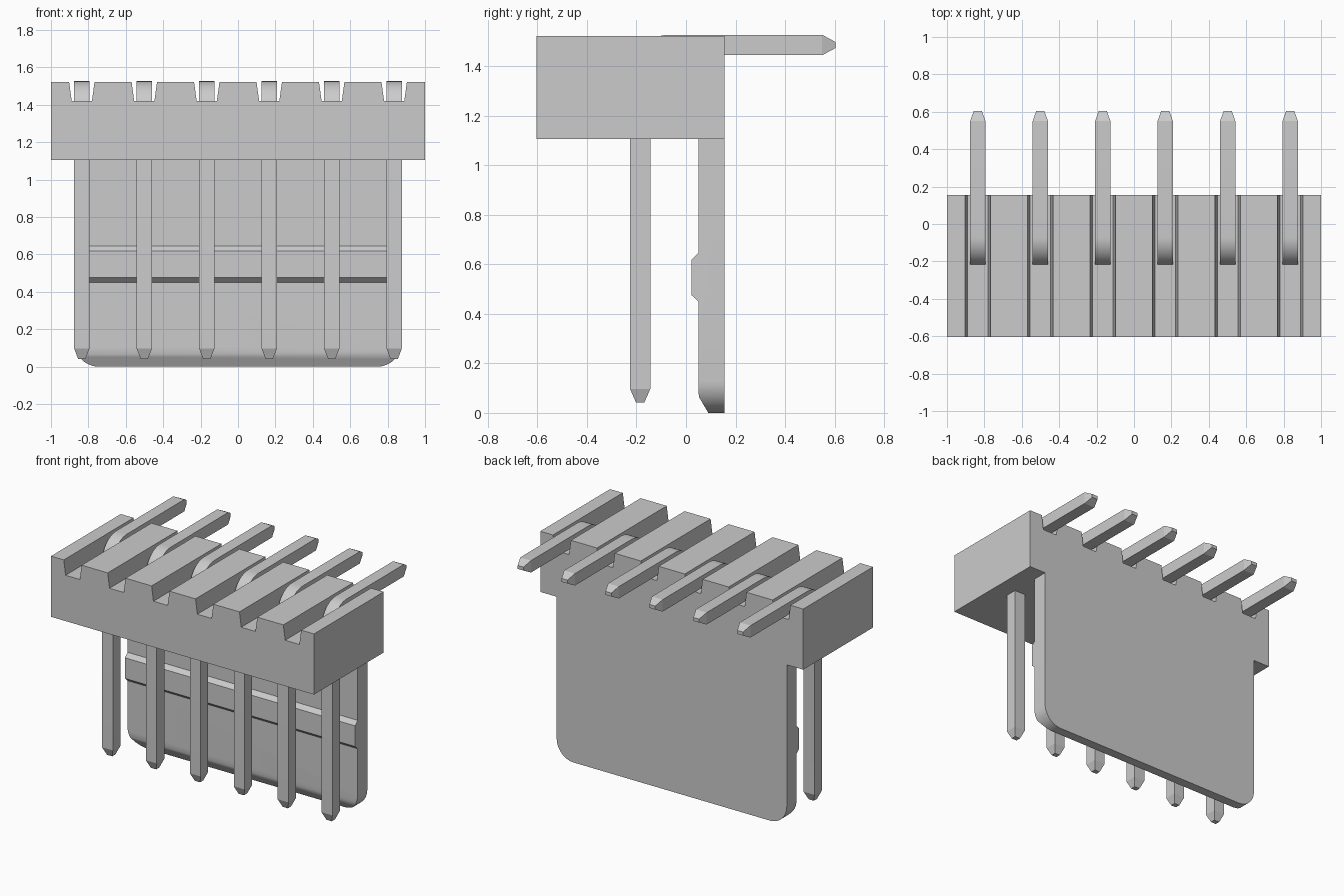
import bpy, bmesh, math
from mathutils import Vector

cube = bpy.data.objects.get("Cube")
if cube:
    bpy.data.objects.remove(cube, do_unlink=True)

# One grey for everything
GREY = (0.6, 0.6, 0.6, 1.0)
grey = bpy.data.materials.new("plain_grey")
grey.use_nodes = True
grey.diffuse_color = GREY
grey.node_tree.nodes["Principled BSDF"].inputs["Base Color"].default_value = GREY


def finish(name, bm):
    """Turn a bmesh into a named, coloured object."""
    bmesh.ops.recalc_face_normals(bm, faces=bm.faces[:])
    mesh = bpy.data.meshes.new(name)
    bm.to_mesh(mesh)
    bm.free()
    mesh.materials.append(grey)
    obj = bpy.data.objects.new(name, mesh)
    bpy.context.collection.objects.link(obj)
    return obj


def prism(name, outline, to_3d, lo, hi):
    """Extrude a closed 2D outline between two depths."""
    bm = bmesh.new()
    a = [bm.verts.new(to_3d(u, v, lo)) for u, v in outline]
    b = [bm.verts.new(to_3d(u, v, hi)) for u, v in outline]
    n = len(outline)
    bm.faces.new(a)
    bm.faces.new(b[::-1])
    for i in range(n):
        j = (i + 1) % n
        bm.faces.new((a[i], b[i], b[j], a[j]))
    return finish(name, bm)


def select_only(obj):
    bpy.ops.object.select_all(action='DESELECT')
    obj.select_set(True)
    bpy.context.view_layer.objects.active = obj


def smooth(obj, degrees):
    select_only(obj)
    bpy.ops.object.shade_smooth_by_angle(angle=math.radians(degrees))


def along_y(u, v, d):
    return (u, d, v)


def along_x(u, v, d):
    return (d, u, v)


PIN_X = [-0.835 + 0.334 * i for i in range(6)]
BOTTOM, TOP, FLOOR = 1.105, 1.522, 1.42
FRONT, BACK = -0.603, 0.155

# Housing block with a tapered channel over each pin
outline = [(1, BOTTOM), (-1, BOTTOM), (-1, TOP)]
for x in PIN_X:
    outline += [(x - 0.068, TOP), (x - 0.054, FLOOR), (x + 0.054, FLOOR), (x + 0.068, TOP)]
outline.append((1, TOP))
prism("housing", outline, along_y, FRONT, BACK)

# Back plate: side section with locking rib and chamfered foot
section = [(BACK, 0), (BACK, BOTTOM), (0.05, BOTTOM), (0.05, 0.645), (0.022, 0.618),
           (0.022, 0.476), (0.05, 0.45), (0.05, 0.1), (0.052, 0.065), (0.09, 0)]
plate = prism("back_plate", section, along_x, -0.95, 0.95)

# Trim the plate to its width with rounded lower corners
W, R = 0.875, 0.13
trim = [(W, 1.4), (-W, 1.4)]
for cx, start in ((-W + R, math.pi), (W - R, 1.5 * math.pi)):
    for i in range(13):
        t = start + i * math.pi / 24
        trim.append((cx + R * math.cos(t), R + R * math.sin(t)))
trimmer = prism("plate_trimmer", trim, along_y, -0.3, 0.5)
trimmer.hide_render = True
mod = plate.modifiers.new("trim", 'BOOLEAN')
mod.operation = 'INTERSECT'
mod.solver = 'EXACT'
mod.object = trimmer
select_only(plate)
bpy.ops.object.modifier_apply(modifier=mod.name)
bpy.data.objects.remove(trimmer, do_unlink=True)
smooth(plate, 33)

# Bent pin: stations of (y, z, bend angle, half width, half thickness)
H = 0.041
stations = [(-0.185, 0.042, 0, 0.02, 0.017), (-0.185, 0.097, 0, H, H)]
for i in range(13):
    t = i * math.pi / 24
    stations.append((-0.07 - 0.115 * math.cos(t), 1.37 + 0.115 * math.sin(t), t, H, H))
stations += [(0.55, 1.485, math.pi / 2, H, H), (0.604, 1.485, math.pi / 2, 0.022, 0.012)]


def make_pin(name, x):
    bm = bmesh.new()
    rings = []
    for y, z, t, w, h in stations:
        out = Vector((0, -math.cos(t), math.sin(t)))   # towards outside of the bend
        mid = Vector((x, y, z))
        rings.append([bm.verts.new(mid + Vector((sx * w, 0, 0)) + out * (so * h))
                      for sx, so in ((-1, -1), (1, -1), (1, 1), (-1, 1))])
    for a, b in zip(rings, rings[1:]):
        for i in range(4):
            j = (i + 1) % 4
            bm.faces.new((a[i], a[j], b[j], b[i]))
    bm.faces.new(rings[0][::-1])
    bm.faces.new(rings[-1])
    return finish(name, bm)


for i, x in enumerate(PIN_X):
    smooth(make_pin(f"pin_{i + 1}", x), 15)
